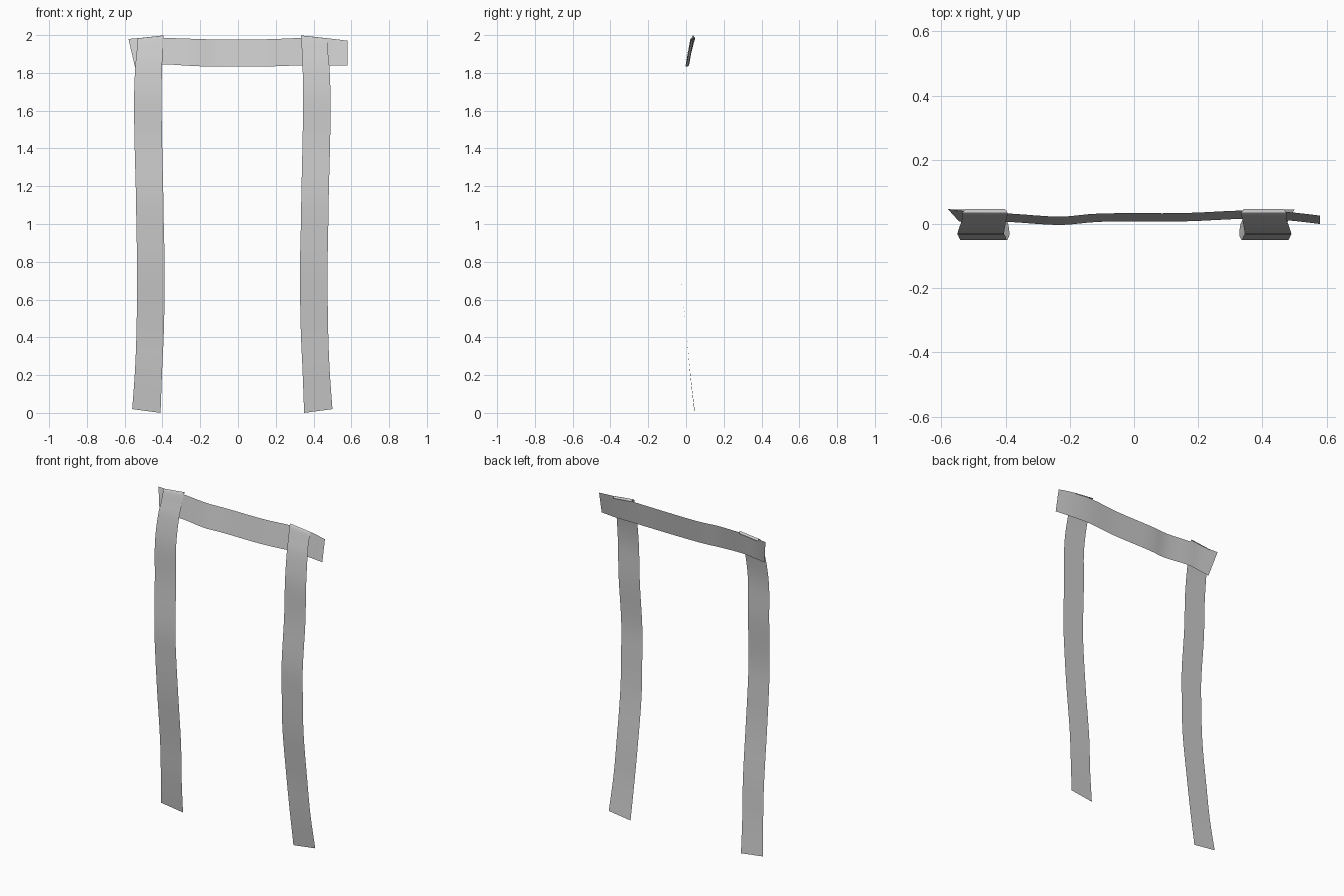
import bpy
from mathutils import Vector

cube = bpy.data.objects.get("Cube")
if cube:
    bpy.data.objects.remove(cube, do_unlink=True)

# Single cloth colour
cloth = bpy.data.materials.new("grey_cloth")
cloth.use_nodes = True
grey = (0.6, 0.6, 0.6, 1)
cloth.diffuse_color = grey
cloth.node_tree.nodes["Principled BSDF"].inputs["Base Color"].default_value = grey


def smooth_path(points, steps=4):
    """Catmull-Rom curve through the given points."""
    p = [points[0]] + points + [points[-1]]
    path = []
    for a, b, c, d in zip(p, p[1:], p[2:], p[3:]):
        for i in range(steps):
            t = i / steps
            path.append(b + (c - a) * (t / 2)
                        + (a * 2 - b * 5 + c * 4 - d) * (t * t / 2)
                        + (b * 3 - a - c * 3 + d) * (t ** 3 / 2))
    return path + [points[-1]]


def ribbon(name, edge_a, edge_b):
    """Thin sheet stretched between two edge curves."""
    a, b = smooth_path(edge_a), smooth_path(edge_b)
    n = len(a)
    faces = [(i, i + 1, n + i + 1, n + i) for i in range(n - 1)]
    mesh = bpy.data.meshes.new(name)
    mesh.from_pydata(a + b, [], faces)
    mesh.materials.append(cloth)
    mesh.shade_smooth()
    obj = bpy.data.objects.new(name, mesh)
    bpy.context.collection.objects.link(obj)
    return obj


# Hanging straps: inner x, outer x, y, z, rise of the outer edge
strap = [
    (0.38, 0.53, 0.045, 0.00, 0.02),
    (0.372, 0.515, 0.02, 0.22, 0.01),
    (0.362, 0.507, 0.0, 0.45, 0),
    (0.358, 0.504, -0.032, 0.75, 0),
    (0.363, 0.508, -0.046, 1.0, 0),
    (0.366, 0.511, -0.05, 1.18, 0),
    (0.372, 0.518, -0.035, 1.45, 0),
    (0.375, 0.52, -0.031, 1.67, 0),
    (0.372, 0.514, -0.01, 1.83, 0),
    (0.368, 0.506, 0.012, 1.92, -0.005),
    (0.364, 0.505, 0.033, 1.995, -0.015),
    (0.372, 0.495, 0.047, 1.985, -0.012),
]
centre_x = -0.03
for name, side in (("left_strap", 1), ("right_strap", -1)):
    inner = [Vector((centre_x + side * i, y, z)) for i, o, y, z, r in strap]
    outer = [Vector((centre_x + side * o, y, z + r)) for i, o, y, z, r in strap]
    if side > 0:
        inner, outer = outer, inner
    ribbon(name, inner, outer)

# Cross band: top x, bottom x, bottom y, bottom z, top z
band = [
    (-0.58, -0.545, 0.008, 1.83, 1.98),
    (-0.47, -0.46, 0.008, 1.84, 1.985),
    (-0.38, -0.38, 0.006, 1.845, 1.985),
    (-0.23, -0.23, -0.003, 1.836, 1.98),
    (-0.10, -0.10, 0.007, 1.834, 1.977),
    (0.15, 0.15, 0.008, 1.834, 1.978),
    (0.34, 0.34, 0.016, 1.84, 1.985),
    (0.47, 0.47, 0.012, 1.838, 1.983),
    (0.58, 0.58, 0.0, 1.838, 1.97),
]
depth = 0.026
top = [Vector((t, y + depth, h)) for t, b, y, z, h in band]
bottom = [Vector((b, y, z)) for t, b, y, z, h in band]
top[0].y = 0.047
ribbon("cross_band", bottom, top)
